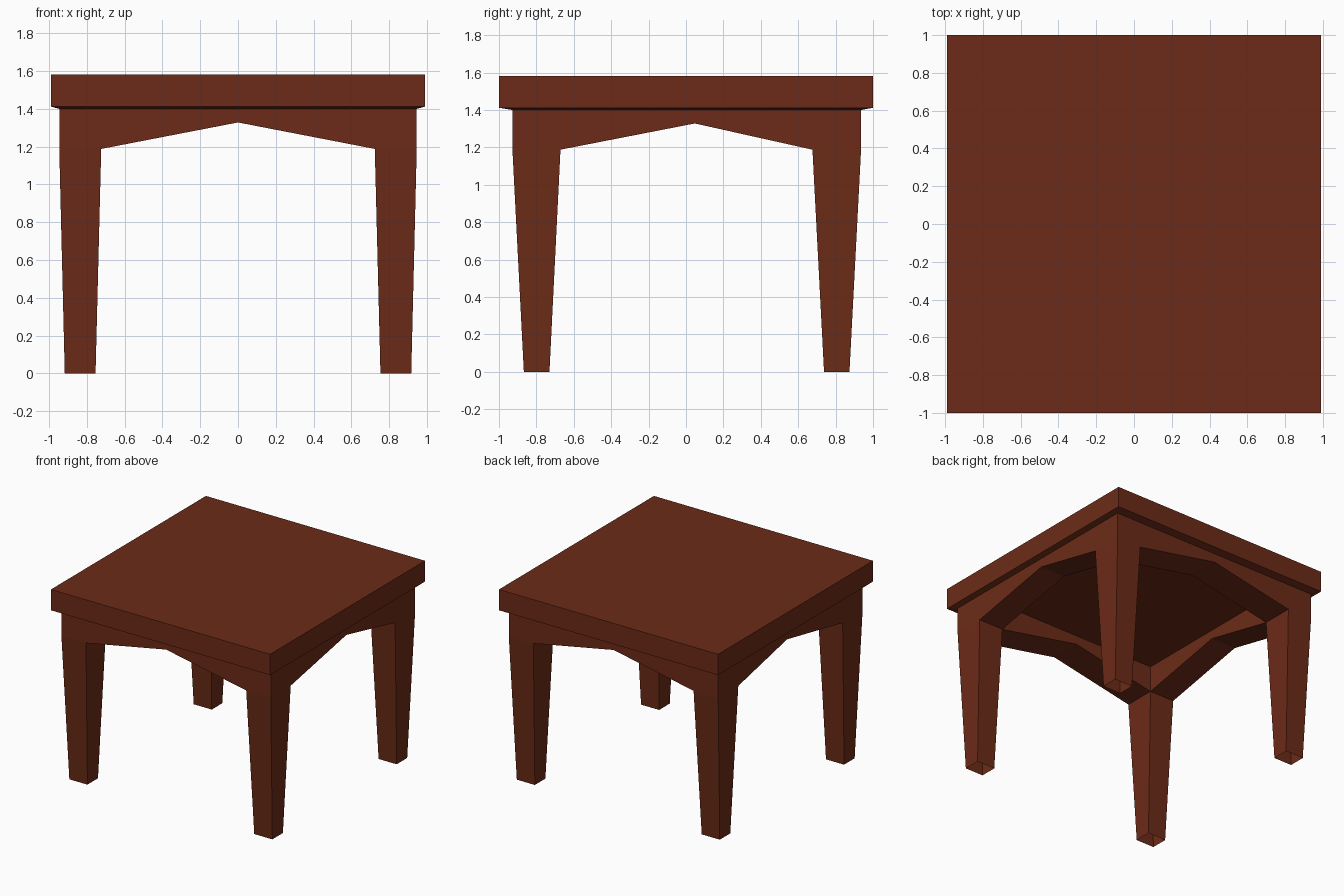
import bpy, bmesh

if "Cube" in bpy.data.objects:
    bpy.data.objects.remove(bpy.data.objects["Cube"])

wood = bpy.data.materials.new("red_brown_wood")
wood.diffuse_color = (0.15, 0.024, 0.009, 1)
wood.use_nodes = True
wood.node_tree.nodes["Principled BSDF"].inputs["Base Color"].default_value = wood.diffuse_color


def finish(name, bm):
    bmesh.ops.remove_doubles(bm, verts=bm.verts[:], dist=0.0005)
    bmesh.ops.recalc_face_normals(bm, faces=bm.faces[:])
    mesh = bpy.data.meshes.new(name)
    bm.to_mesh(mesh)
    bm.free()
    mesh.materials.append(wood)
    obj = bpy.data.objects.new(name, mesh)
    bpy.context.collection.objects.link(obj)


def face(bm, *points):
    bm.faces.new([bm.verts.new(p) for p in points])


def ring(x0, x1, y0, y1, z):
    return [(x0, y0, z), (x1, y0, z), (x1, y1, z), (x0, y1, z)]


def walls(bm, low, high):
    for i in range(4):
        j = (i + 1) % 4
        face(bm, low[i], low[j], high[j], high[i])


# Tabletop: square slab with a shallow sloped lip underneath
lip = ring(-0.946, 0.946, -0.928, 0.936, 1.40)
edge = ring(-0.99, 0.99, -1, 1, 1.412)
top = ring(-0.99, 0.99, -1, 1, 1.582)
bm = bmesh.new()
face(bm, *lip)
walls(bm, lip, edge)
walls(bm, edge, top)
face(bm, *top)
finish("tabletop", bm)

# Leg extents as (outer, inner): at the shoulder and at the foot
SHOULDER, PEAK, UNDER = 1.188, 1.328, 1.40
x_top = {-1: (-0.946, -0.724), 1: (0.946, 0.724)}
x_foot = {-1: (-0.917, -0.754), 1: (0.917, 0.754)}
y_top = {-1: (-0.928, -0.671), 1: (0.936, 0.676)}
y_foot = {-1: (-0.867, -0.730), 1: (0.874, 0.738)}

frame = bmesh.new()

# Legs: tapered, hollow and open at the foot
for sx in (-1, 1):
    for sy in (-1, 1):
        walls(frame, ring(*x_foot[sx], *y_foot[sy], 0),
              ring(*x_top[sx], *y_top[sy], SHOULDER))


# Aprons: thick peaked rails flush with the legs
def apron(span, depth, peak, place):
    (a0, a1), (b0, b1) = span[-1], span[1]
    out, inn = depth
    P = lambda u, d, z: place(u, d, z)
    face(frame, P(a0, out, UNDER), P(a0, out, SHOULDER), P(a1, out, SHOULDER),
         P(peak, out, PEAK), P(b1, out, SHOULDER), P(b0, out, SHOULDER),
         P(b0, out, UNDER))
    face(frame, P(a1, inn, UNDER), P(a1, inn, SHOULDER), P(peak, inn, PEAK),
         P(b1, inn, SHOULDER), P(b1, inn, UNDER))
    for u in (a1, b1):
        face(frame, P(u, out, SHOULDER), P(peak, out, PEAK),
             P(peak, inn, PEAK), P(u, inn, SHOULDER))


for s in (-1, 1):
    apron(x_top, y_top[s], 0, lambda u, d, z: (u, d, z))
    apron(y_top, x_top[s], 0.047, lambda u, d, z: (d, u, z))
finish("legs_and_apron", frame)
